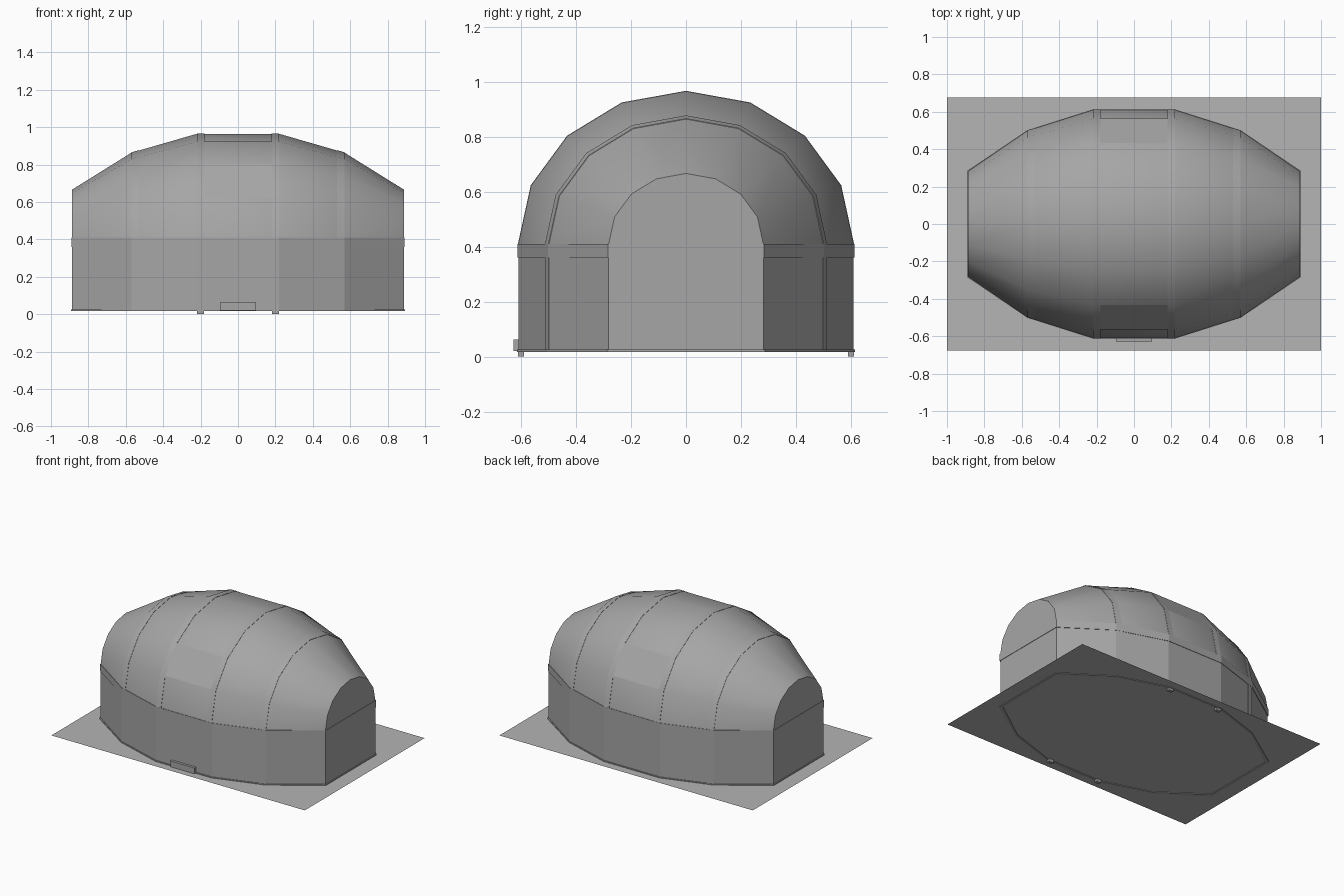
import bpy, bmesh
from math import pi, sin, cos

if "Cube" in bpy.data.objects:
    bpy.data.objects.remove(bpy.data.objects["Cube"])

BASE, EAVE, RISE = 0.022, 0.41, 0.91
STATIONS = [(-0.887, 0.281), (-0.57, 0.498), (-0.22, 0.609),
            (0.22, 0.609), (0.57, 0.498), (0.887, 0.281)]


def material(name, v):
    m = bpy.data.materials.new(name)
    m.diffuse_color = (v, v, v, 1)
    m.use_nodes = True
    m.node_tree.nodes["Principled BSDF"].inputs["Base Color"].default_value = m.diffuse_color
    return m


CANVAS, SHEET = material("canvas_grey", 0.38), material("sheet_grey", 0.46)


def half_width(x):
    for (x0, w0), (x1, w1) in zip(STATIONS, STATIONS[1:]):
        if x <= x1:
            return w0 + (w1 - w0) * (x - x0) / (x1 - x0)
    return STATIONS[-1][1]


def roof_point(x, i, off=0.0):
    """Point i of 0..8 along the arch, from front eave to back eave."""
    a, w = pi * i / 8, half_width(x)
    return (x, -(w + off) * cos(a), EAVE + (w * RISE + off) * sin(a))


def section(x, walls=True, off=0.0):
    pts = [roof_point(x, i, off) for i in range(9)]
    if walls:
        pts = [(x, pts[0][1], BASE)] + pts + [(x, pts[-1][1], BASE)]
    return pts


def make(name, verts, faces, smooth=(), mat=CANVAS):
    me = bpy.data.meshes.new(name)
    me.from_pydata(verts, [], faces)
    for i in smooth:
        me.polygons[i].use_smooth = True
    bm = bmesh.new()
    bm.from_mesh(me)
    bmesh.ops.recalc_face_normals(bm, faces=bm.faces)
    bm.to_mesh(me)
    bm.free()
    me.materials.append(mat)
    ob = bpy.data.objects.new(name, me)
    bpy.context.collection.objects.link(ob)
    return ob


def loft(name, rows, walls=True, caps=False):
    n = len(rows[0])
    faces, smooth = [], []
    for r in range(len(rows) - 1):
        for c in range(n - 1):
            if not walls or 0 < c < n - 2:
                smooth.append(len(faces))
            faces.append((r * n + c, (r + 1) * n + c, (r + 1) * n + c + 1, r * n + c + 1))
    if caps:
        faces += [tuple(range(n)), tuple(range((len(rows) - 1) * n, len(rows) * n))]
    return make(name, [p for row in rows for p in row], faces, smooth)


def strap(name, x0, x1, walls):
    """Thin strap with edges, lying over the shell."""
    rows = [section(x, walls, o) for x, o in ((x0, -0.001), (x0, 0.002), (x1, 0.002), (x1, -0.001))]
    ob = loft(name, rows, walls)
    for e in ob.data.edges:
        a, b = (v // len(rows[0]) for v in e.vertices)
        e.use_edge_sharp = a == b
    return ob


def outline(off):
    front = [(x + (off if x > 0.8 else -off if x < -0.8 else 0), -w - off) for x, w in STATIONS]
    return front + [(x, -y) for x, y in reversed(front)]


def ring(name, inner, outer, z0, z1):
    """Closed band following the floor outline."""
    loops = [(inner, z0), (outer, z0), (outer, z1), (inner, z1)]
    verts = [(x, y, z) for o, z in loops for x, y in outline(o)]
    n = 12
    faces = [(k * n + i, k * n + (i + 1) % n, (k + 1) % 4 * n + (i + 1) % n, (k + 1) % 4 * n + i)
             for k in range(4) for i in range(n)]
    return make(name, verts, faces)


def box(name, center, size):
    bpy.ops.mesh.primitive_cube_add(size=1, location=center)
    ob = bpy.context.object
    ob.name = name
    ob.scale = size
    ob.data.materials.append(CANVAS)
    return ob


# tent shell with flat arched ends
loft("tent_shell", [section(x) for x, _ in STATIONS], caps=True)

# ground sheet
make("ground_sheet", [(-1, -0.675, 0.02), (1, -0.675, 0.02), (1, 0.675, 0.02), (-1, 0.675, 0.02)],
     [(0, 1, 2, 3)], mat=SHEET)

# skirting around the floor and strap around the eaves
ring("base_skirting", -0.012, 0.006, 0.016, 0.026)
ring("eave_strap", -0.002, 0.003, 0.36, EAVE)

# straps over the roof, outer ones reaching the ground
for s, side in ((-1, "left"), (1, "right")):
    strap(f"inner_strap_{side}", *sorted((s * 0.18, s * 0.22)), False)
    strap(f"outer_strap_{side}", *sorted((s * 0.53, s * 0.57)), True)

# roof windows on the lower slopes
for i, side in ((1, "front"), (6, "back")):
    corners = [roof_point(x, j, 0.002) for x, j in
               ((-0.18, i), (0.18, i), (0.18, i + 1), (-0.18, i + 1))]
    make(f"roof_window_{side}", corners, [(0, 1, 2, 3)])

# door sill and the four pegs
box("door_sill", (0, -0.618, 0.041), (0.19, 0.018, 0.042))
for x in (-0.2, 0.2):
    for y in (-0.6, 0.6):
        box("ground_peg", (x, y, 0.012), (0.036, 0.022, 0.024))
